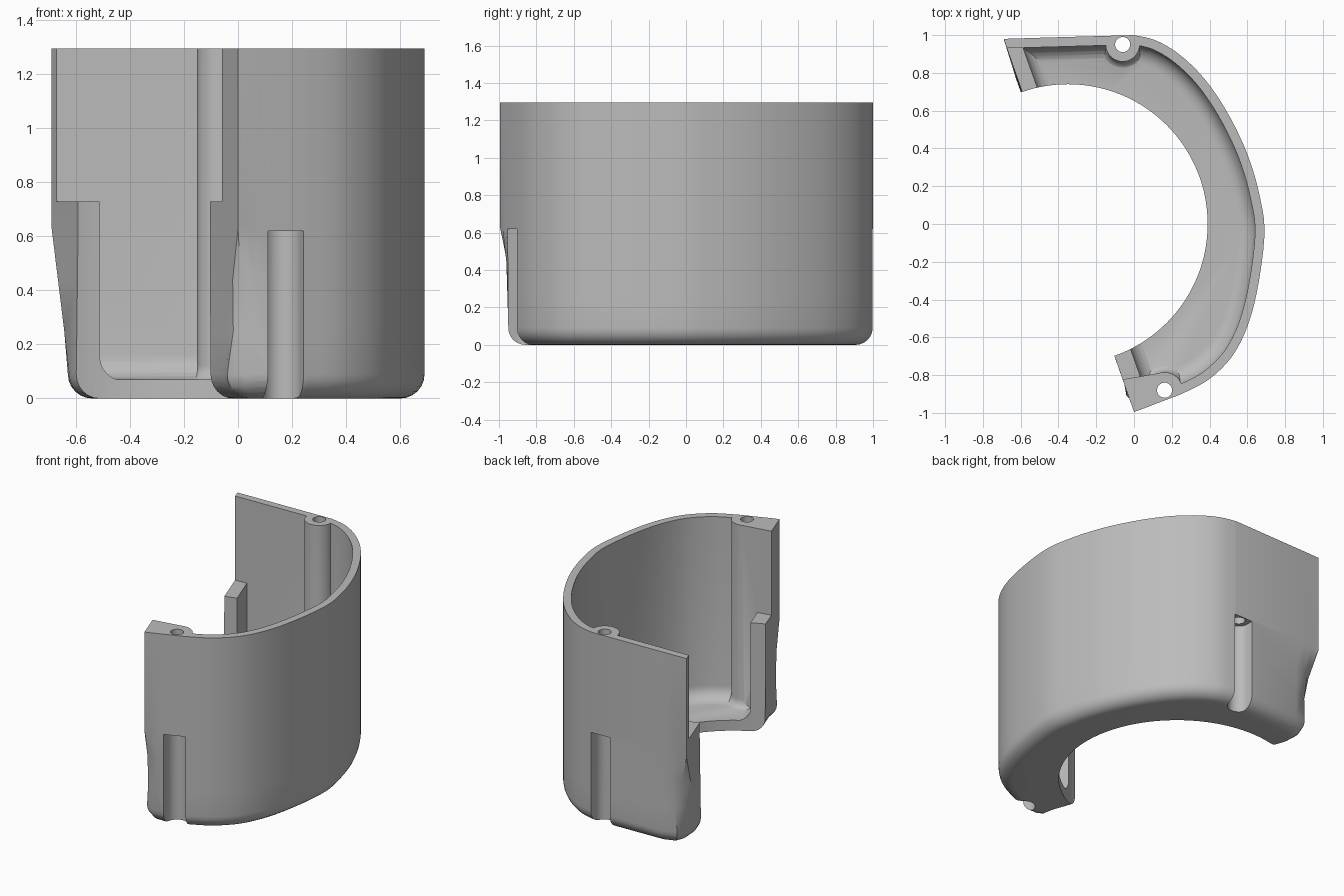
import bpy, bmesh
from math import sin, cos, pi, atan2
from mathutils import Vector
from mathutils.geometry import interpolate_bezier

cube = bpy.data.objects.get("Cube")
if cube:
    bpy.data.objects.remove(cube, do_unlink=True)

HEIGHT = 1.295
CENTRE = Vector((-0.35, 0))
ALONG = Vector((0.336, -0.942))    # direction of the straight end cut
INWARD = Vector((0.942, 0.336))


def vecs(pairs):
    return [Vector(p) for p in pairs]


def smooth_path(points, steps=5):
    """Smooth curve through the points."""
    out = []
    for i in range(len(points) - 1):
        a, b = points[i], points[i + 1]
        before = points[max(i - 1, 0)]
        after = points[min(i + 2, len(points) - 1)]
        out += interpolate_bezier(a, a + (b - before) / 6, b - (after - a) / 6, b, steps + 1)[:-1]
    return [Vector(p[:2]) for p in out] + [points[-1]]


def inset(points, d, chord=None):
    """Mitred inset of a closed outline; the closing edge may differ."""
    n, out = len(points), []
    dist = [d] * (n - 1) + [d if chord is None else chord]
    for i in range(n):
        e0 = (points[i] - points[i - 1]).normalized()
        e1 = (points[(i + 1) % n] - points[i]).normalized()
        n0, n1 = Vector((-e0.y, e0.x)), Vector((-e1.y, e1.x))
        d0, d1 = dist[i - 1], dist[i]
        det = n0.x * n1.y - n0.y * n1.x
        if abs(det) < 1e-4:
            out.append(points[i] + n1 * d1)
        else:
            out.append(points[i] + Vector((d0 * n1.y - d1 * n0.y, d1 * n0.x - d0 * n1.x)) / det)
    return out


def loft(name, rings):
    """Closed solid through rings of 3D points."""
    bm = bmesh.new()
    loops = [[bm.verts.new(p) for p in ring] for ring in rings]
    n = len(loops[0])
    for lo, hi in zip(loops, loops[1:]):
        for i in range(n):
            j = (i + 1) % n
            bm.faces.new((lo[i], lo[j], hi[j], hi[i]))
    bm.faces.new(loops[0][::-1])
    bm.faces.new(loops[-1])
    bmesh.ops.triangulate(bm, faces=[f for f in bm.faces if len(f.verts) == 4])
    bmesh.ops.recalc_face_normals(bm, faces=bm.faces)
    mesh = bpy.data.meshes.new(name)
    bm.to_mesh(mesh)
    bm.free()
    obj = bpy.data.objects.new(name, mesh)
    bpy.context.collection.objects.link(obj)
    return obj


def at(points, z):
    return [(p.x, p.y, z) for p in points]


def prism(name, points, z0, z1):
    return loft(name, [at(points, z0), at(points, z1)])


def circle(c, r, n=40):
    return [c + Vector((cos(2 * pi * i / n), sin(2 * pi * i / n))) * r for i in range(n)]


def cut(target, cutter):
    """Subtract the cutter, then discard it."""
    mod = target.modifiers.new("cut", 'BOOLEAN')
    mod.operation, mod.solver, mod.object = 'DIFFERENCE', 'EXACT', cutter
    bpy.context.view_layer.objects.active = target
    bpy.ops.object.modifier_apply(modifier=mod.name)
    bpy.data.objects.remove(cutter, do_unlink=True)


def fillet(r, steps=6):
    """Pairs of (inset, height) for a rounded bottom edge."""
    return [(r * (1 - sin(a)), r * (1 - cos(a))) for a in (pi / 2 * i / steps for i in range(steps + 1))]


# Outline: front end, curved side, rear end
curve = smooth_path(vecs([(0.24, -0.905), (0.4, -0.82), (0.54, -0.67), (0.635, -0.43), (0.69, -0.07),
                          (0.665, 0.15), (0.6, 0.37), (0.5, 0.58), (0.38, 0.76), (0.25, 0.89),
                          (0.12, 0.97), (0, 1)]))
front_top = vecs([(0, -0.995), (0.04, -0.981), (0.08, -0.966), (0.12, -0.95)])
front_low = vecs([(-0.055, -0.827), (-0.04, -0.91), (0.02, -0.95), (0.12, -0.95)])
rear_top = vecs([(-0.5, 0.986), (-0.56, 0.984), (-0.63, 0.982), (-0.69, 0.98)])
rear_low = vecs([(-0.5, 0.986), (-0.6, 0.95), (-0.63, 0.87), (-0.625, 0.77)])


def outline(z):
    t = min(max((0.63 - z) / 0.53, 0), 1)
    mix = lambda a, b: [p.lerp(q, t) for p, q in zip(a, b)]
    return mix(front_top, front_low) + curve + mix(rear_top, rear_low)


# Outer body with rounded base and tapered lower corners
rings = [at(inset(outline(z), d), z) for d, z in fillet(0.09)]
rings += [at(outline(z), z) for z in (0.25, 0.44, 0.63, HEIGHT)]
shell = loft("half_round_housing", rings)

# Cavity, kept clear of end ribs, screw bosses and the thick front end
wall = [front_top[0]] + curve + [rear_top[-1]]
rings = [at(inset(wall, 0.05 + d, d - 0.1), 0.07 + z) for d, z in fillet(0.09)]
rings.append(at(inset(wall, 0.05, -0.1), 1.5))
cavity = loft("cavity_cutter", rings)

profile = [(-0.3, 0.73), (-0.3, -0.1), (0.18, -0.1)]
profile += [(0.09 + d, 0.066 + z) for d, z in fillet(0.09)] + [(0.09, 0.73)]
rib_rings = []
for v in (-1.4, 1.4):
    rib_rings.append([(*(CENTRE + INWARD * u + ALONG * v), z) for u, z in profile])
cut(cavity, loft("end_ribs", rib_rings))

front_block = vecs([(-0.35, -0.873), (0.16, -0.785), (0.16, -1.3), (-0.35, -1.3)])
cut(cavity, prism("front_block", front_block, -0.1, 1.7))

bosses = [(Vector((0.162, -0.88)), 0.095, Vector((0.3, -0.95))),
          (Vector((-0.06, 0.95)), 0.09, Vector((0, 1)))]
for c, r, out in bosses:
    rings = [at(circle(c, r + d), 0.063 + z) for d, z in fillet(0.06)]
    cut(cavity, loft("boss", rings + [at(circle(c, r), 1.8)]))
cut(shell, cavity)

# Round opening through the floor
cut(shell, prism("floor_opening", circle(CENTRE, 0.74, 128), -0.2, 1.6))

# Screw access grooves and screw holes
for c, r, out in bosses:
    a0 = atan2(out.y, out.x) + pi / 2
    arc = [c + Vector((cos(a0 + pi * i / 20), sin(a0 + pi * i / 20))) * 0.07 for i in range(21)]
    groove = arc + [arc[-1] + out * 0.3, arc[0] + out * 0.3]
    cut(shell, prism("groove", groove, -0.2, 0.62))
    cut(shell, prism("screw_hole", circle(c, 0.04, 32), 0.5, 1.6))

# Plain grey finish
grey = bpy.data.materials.new("plain_grey")
grey.use_nodes = True
colour = (0.5, 0.5, 0.5, 1)
grey.diffuse_color = colour
grey.node_tree.nodes["Principled BSDF"].inputs["Base Color"].default_value = colour
shell.data.materials.clear()
shell.data.materials.append(grey)

bpy.ops.object.select_all(action='DESELECT')
shell.select_set(True)
bpy.context.view_layer.objects.active = shell
bpy.ops.object.shade_smooth_by_angle(angle=0.5)
